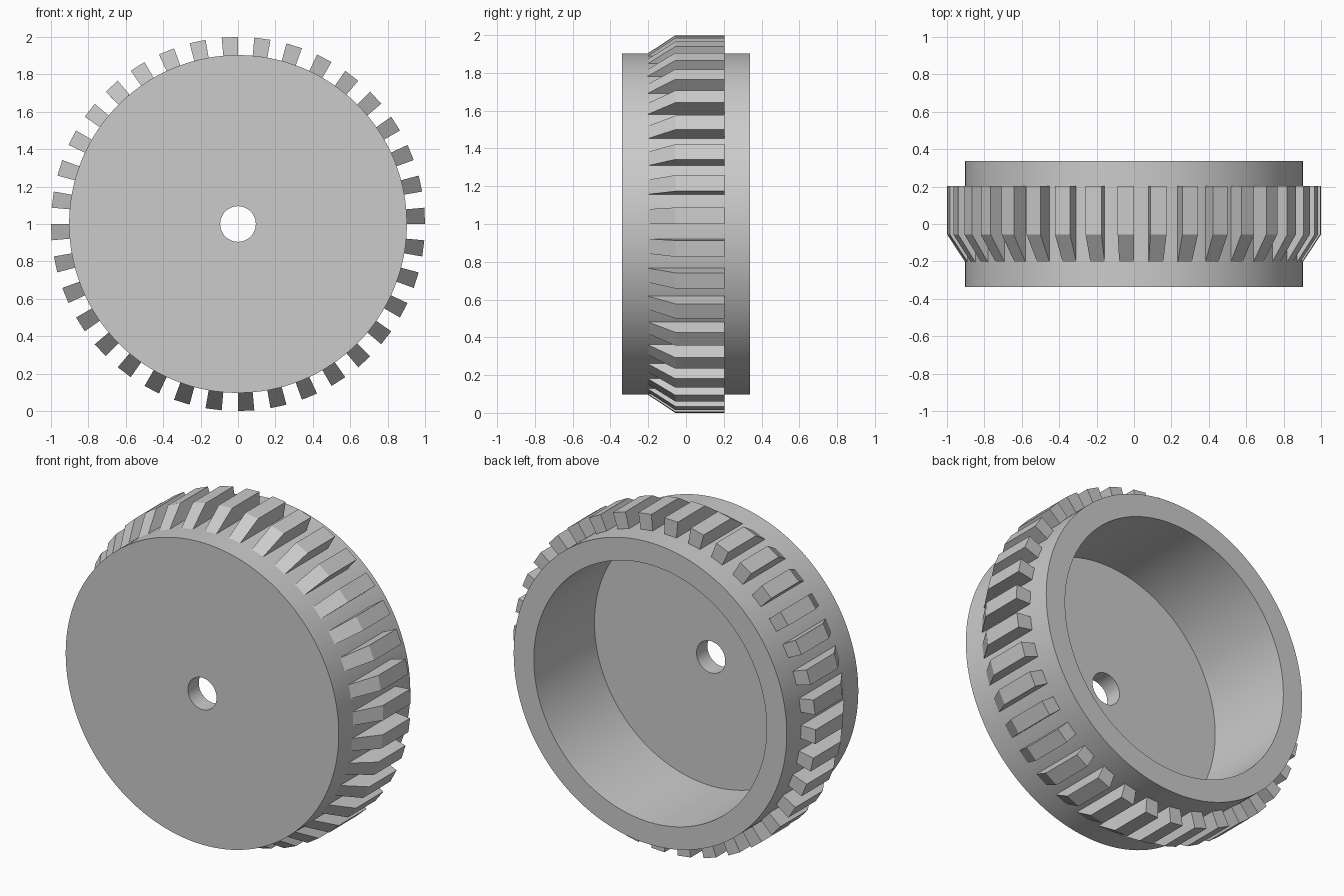
import bpy, bmesh, math
from mathutils import Matrix, Vector

if "Cube" in bpy.data.objects:
    bpy.data.objects.remove(bpy.data.objects["Cube"], do_unlink=True)

CENTRE_Z = 1.0
HALF_DEPTH = 0.338
DRUM_R = 0.903
TEETH = 36

grey = bpy.data.materials.new("plain grey")
grey.use_nodes = True
COLOUR = (0.6, 0.6, 0.6, 1)
grey.diffuse_color = COLOUR
grey.node_tree.nodes["Principled BSDF"].inputs["Base Color"].default_value = COLOUR


def finish(name, bm):
    """Turn a bmesh into a named object standing on the ground."""
    bmesh.ops.recalc_face_normals(bm, faces=bm.faces)
    mesh = bpy.data.meshes.new(name)
    bm.to_mesh(mesh)
    bm.free()
    mesh.materials.append(grey)
    obj = bpy.data.objects.new(name, mesh)
    obj.location.z = CENTRE_Z
    bpy.context.collection.objects.link(obj)
    return obj


def lathe(name, profile, steps=128):
    """Spin a closed (radius, y) profile around the y axis."""
    bm = bmesh.new()
    verts = [bm.verts.new((r, y, 0)) for r, y in profile]
    edges = [bm.edges.new((v, verts[i - 1])) for i, v in enumerate(verts)]
    bmesh.ops.spin(bm, geom=verts + edges, cent=(0, 0, 0), axis=(0, 1, 0),
                   angle=math.tau, steps=steps)
    bmesh.ops.remove_doubles(bm, verts=bm.verts, dist=0.0001)
    return finish(name, bm)


# Hollow drum: closed front with an axle hole, open back
FLOOR_Y = -0.235
HOLE_R = 0.095
INNER_R = 0.77
drum = lathe("drum", [
    (HOLE_R, -HALF_DEPTH), (DRUM_R, -HALF_DEPTH), (DRUM_R, HALF_DEPTH),
    (INNER_R, HALF_DEPTH), (INNER_R, FLOOR_Y), (HOLE_R, FLOOR_Y)])
bpy.ops.object.select_all(action='DESELECT')
bpy.context.view_layer.objects.active = drum
drum.select_set(True)
bpy.ops.object.shade_smooth_by_angle(angle=math.radians(30))

# Ring of teeth, sloped at the front and with radial sides
tooth_profile = [(0.88, -0.203), (DRUM_R, -0.203), (1.0, -0.056),
                 (1.0, 0.203), (0.88, 0.203)]
pitch = math.tau / TEETH
bm = bmesh.new()
for k in range(TEETH):
    sides = []
    for angle in (k * pitch, (k + 0.5) * pitch):
        turn = Matrix.Rotation(-angle, 3, 'Y')
        sides.append([bm.verts.new(turn @ Vector((r, y, 0)))
                      for r, y in tooth_profile])
    a, b = sides
    bm.faces.new(a)
    bm.faces.new(b[::-1])
    for i in range(len(a)):
        bm.faces.new((a[i - 1], a[i], b[i], b[i - 1]))
finish("teeth", bm)
